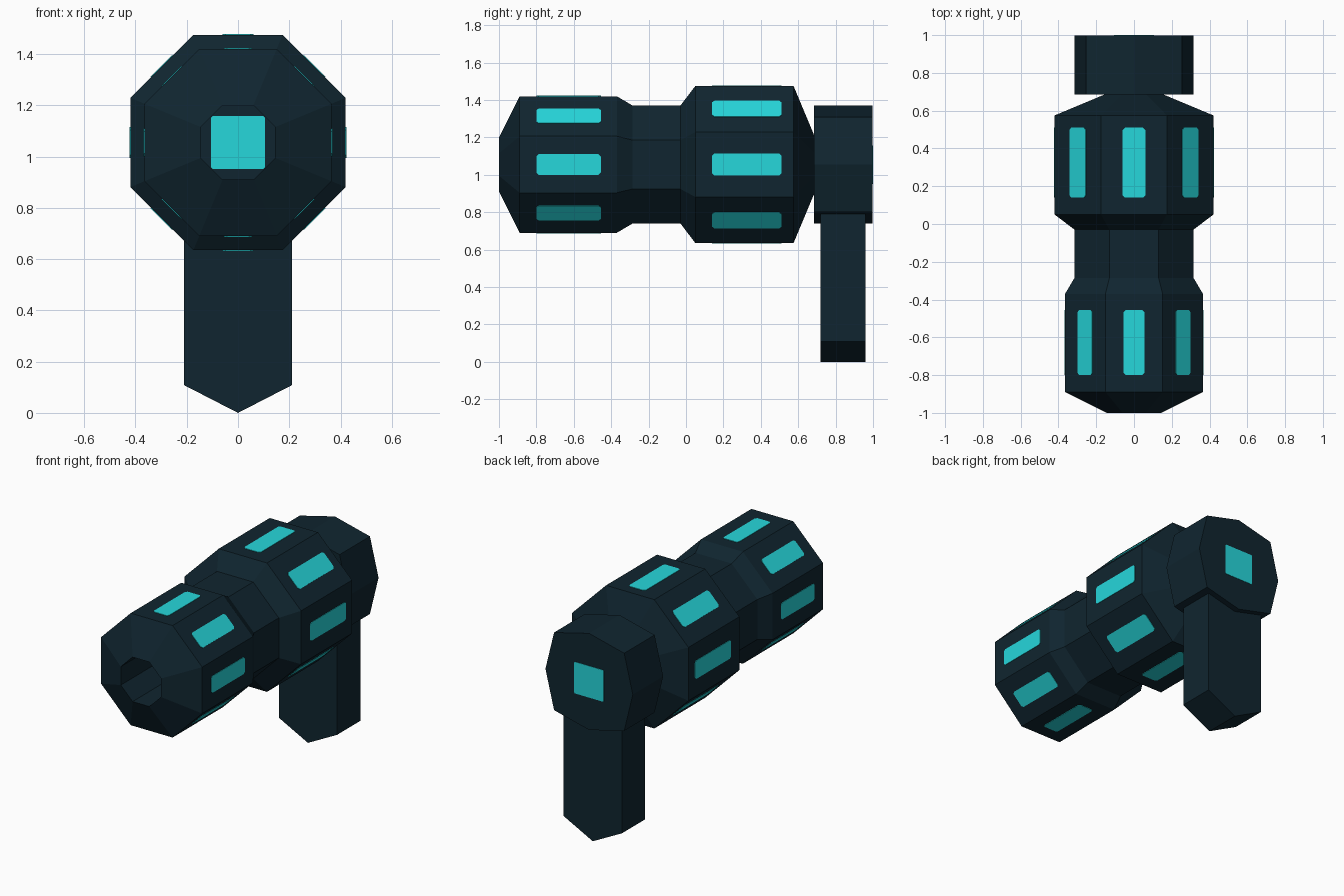
import bpy, bmesh, math
from mathutils import Matrix, Vector

cube = bpy.data.objects.get("Cube")
if cube:
    bpy.data.objects.remove(cube)

AXIS_Z = 1.055                       # height of the barrel axis
APOTHEM = math.cos(math.pi / 8)


def material(name, rgb):
    m = bpy.data.materials.new(name)
    m.use_nodes = True
    m.diffuse_color = (*rgb, 1)
    bsdf = next(n for n in m.node_tree.nodes if n.type == 'BSDF_PRINCIPLED')
    bsdf.inputs["Base Color"].default_value = (*rgb, 1)
    bsdf.inputs["Roughness"].default_value = 0.6
    return m


dark = material("dark teal", (0.0050, 0.0185, 0.0290))
cyan = material("glowing cyan", (0.019, 0.68, 0.71))


def finish(name, bm, mat):
    bmesh.ops.recalc_face_normals(bm, faces=bm.faces)
    mesh = bpy.data.meshes.new(name)
    bm.to_mesh(mesh)
    bm.free()
    mesh.materials.append(mat)
    obj = bpy.data.objects.new(name, mesh)
    bpy.context.collection.objects.link(obj)
    return obj


def loft(name, rings, mat):
    """Skin a list of equal-length point loops and cap both ends."""
    bm = bmesh.new()
    loops = [[bm.verts.new(p) for p in ring] for ring in rings]
    n = len(loops[0])
    for a, b in zip(loops, loops[1:]):
        for i in range(n):
            j = (i + 1) % n
            bm.faces.new((a[i], a[j], b[j], b[i]))
    bm.faces.new(loops[0])
    bm.faces.new(loops[-1])
    return finish(name, bm, mat)


def octagon(y, apothem):
    r = apothem / APOTHEM
    angles = [math.pi / 8 + k * math.pi / 4 for k in range(8)]
    return [(r * math.cos(a), y, AXIS_Z + r * math.sin(a)) for a in angles]


def prism(name, outline, y0, y1, mat):
    return loft(name, [[(x, y, z) for x, z in outline] for y in (y0, y1)], mat)


def plate(name, half_u, half_v, matrix, corner=0.012, thick=0.003):
    """Thin panel with clipped corners; local z points out of the surface."""
    c = corner
    outline = [(half_u, half_v - c), (half_u - c, half_v),
               (c - half_u, half_v), (-half_u, half_v - c),
               (-half_u, c - half_v), (c - half_u, -half_v),
               (half_u - c, -half_v), (half_u, c - half_v)]
    rings = [[matrix @ Vector((u, v, w)) for u, v in outline]
             for w in (-0.002, thick)]
    return loft(name, rings, cyan)


# Barrel: (y, apothem) from the bore floor, out of the muzzle, to the rear
profile = [(-0.60, 0.145), (-1.0, 0.145), (-0.89, 0.365), (-0.37, 0.365),
           (-0.285, 0.315), (-0.03, 0.315), (0.05, 0.42), (0.575, 0.42),
           (0.69, 0.145)]
loft("barrel", [octagon(y, a) for y, a in profile], dark)

# Light panels on all eight sides of both barrel drums
for label, y0, y1, half_w, apothem in (("front", -0.80, -0.455, 0.055, 0.365),
                                       ("rear", 0.14, 0.51, 0.06, 0.42)):
    for k in range(8):
        m = (Matrix.Translation((0, (y0 + y1) / 2, AXIS_Z))
             @ Matrix.Rotation(k * math.pi / 4, 4, 'Y')
             @ Matrix.Translation((0, 0, apothem)))
        plate(f"{label}_light_{k + 1}", half_w, (y1 - y0) / 2, m)

# Rear block: squarish octagon with points on the axes
R, C = 0.315, 0.253
block = [(R, 0), (C, C), (0, R), (-C, C), (-R, 0), (-C, -C), (0, -R), (C, -C)]
prism("rear_block", [(x, AXIS_Z + z) for x, z in block], 0.685, 0.998, dark)

# Handle with a pointed foot
prism("handle", [(0.21, 0.85), (-0.21, 0.85), (-0.21, 0.108), (0, 0),
                 (0.21, 0.108)], 0.72, 0.96, dark)

# Square lights: back of the block and the floor of the bore
plate("back_light", 0.106, 0.103, Matrix.Translation((0, 0.998, AXIS_Z))
      @ Matrix.Rotation(-math.pi / 2, 4, 'X'), 0.004, 0.002)
plate("bore_light", 0.106, 0.103, Matrix.Translation((0, -0.60, AXIS_Z))
      @ Matrix.Rotation(math.pi / 2, 4, 'X'), 0.008)
